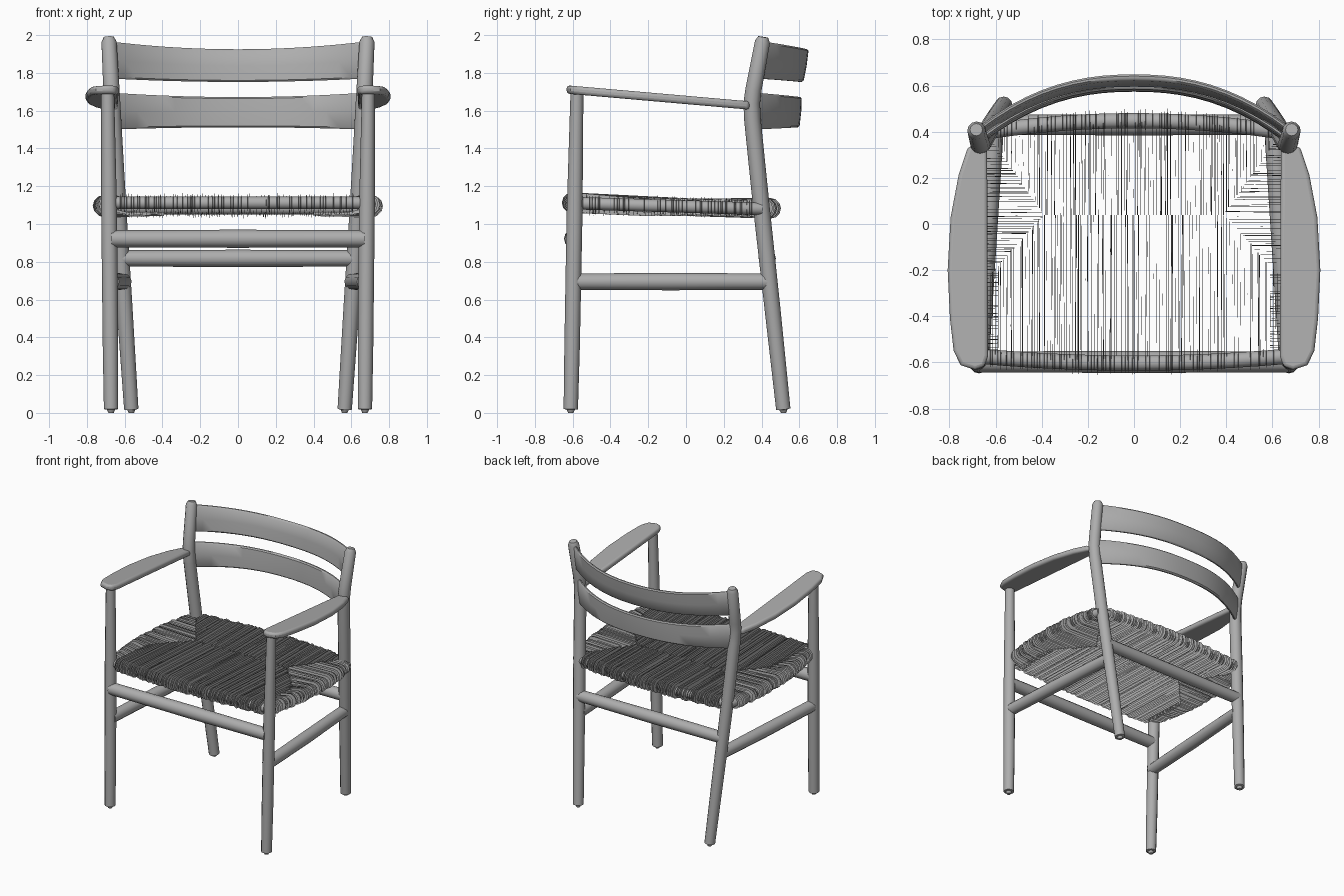
import bpy, bmesh, math, random
from mathutils import Vector

if "Cube" in bpy.data.objects:
    bpy.data.objects.remove(bpy.data.objects["Cube"])

random.seed(4)
grey = bpy.data.materials.new("plain_grey")
grey.diffuse_color = (0.42, 0.42, 0.42, 1)
grey.use_nodes = True
grey.node_tree.nodes["Principled BSDF"].inputs["Base Color"].default_value = grey.diffuse_color


def finish(name, bm, mirror=False, bevel=0, smooth=True):
    bmesh.ops.recalc_face_normals(bm, faces=bm.faces)
    mesh = bpy.data.meshes.new(name)
    bm.to_mesh(mesh)
    bm.free()
    ob = bpy.data.objects.new(name, mesh)
    bpy.context.collection.objects.link(ob)
    mesh.materials.append(grey)
    if smooth:
        bpy.ops.object.select_all(action='DESELECT')
        ob.select_set(True)
        bpy.context.view_layer.objects.active = ob
        bpy.ops.object.shade_smooth_by_angle(angle=math.radians(40))
    if bevel:
        mod = ob.modifiers.new("round_edges", 'BEVEL')
        mod.width, mod.segments, mod.limit_method = bevel, 3, 'ANGLE'
        mod.angle_limit = math.radians(50)
    if mirror:
        ob.modifiers.new("mirror", 'MIRROR')
    return ob


def skin(bm, rings):
    """Join closed rings of points into a capped solid."""
    rows = [[bm.verts.new(p) for p in ring] for ring in rings]
    n = len(rows[0])
    for a, b in zip(rows, rows[1:]):
        for i in range(n):
            bm.faces.new((a[i], a[(i + 1) % n], b[(i + 1) % n], b[i]))
    bm.faces.new(rows[0][::-1])
    bm.faces.new(rows[-1])


def tube(name, path, radii, mirror=False, sides=12):
    pts = [Vector(p) for p in path]
    whole = (pts[-1] - pts[0]).normalized()
    ref = Vector((1, 0, 0)) if abs(whole.z) > 0.7 else Vector((0, 0, 1))
    rings = []
    for i, p in enumerate(pts):
        t = (pts[min(i + 1, len(pts) - 1)] - pts[max(i - 1, 0)]).normalized()
        u = t.cross(ref).normalized()
        v = t.cross(u)
        r = radii[i] if isinstance(radii, (list, tuple)) else radii
        angles = [2 * math.pi * k / sides for k in range(sides)]
        rings.append([p + u * r * math.cos(a) + v * r * math.sin(a) for a in angles])
    bm = bmesh.new()
    skin(bm, rings)
    return finish(name, bm, mirror)


# Legs, each with a small foot glide at the bottom
tube("front_leg", [(.672, -.61, 0), (.672, -.61, .017), (.672, -.61, .02),
                   (.675, -.603, .35), (.682, -.59, 1.05), (.69, -.577, 1.71)],
     [.014, .022, .038, .041, .042, .034], True)
tube("back_leg", [(.564, .517, 0), (.565, .516, .017), (.565, .515, .02),
                  (.600, .458, .55), (.635, .40, 1.08), (.662, .352, 1.55),
                  (.667, .348, 1.64), (.670, .357, 1.71), (.683, .405, 1.965),
                  (.684, .409, 1.99)],
     [.014, .022, .038, .042, .044, .044, .044, .043, .040, .027], True)

# Rungs between the legs
tube("front_rung", [(-.67, -.598, .922), (0, -.598, .922), (.67, -.598, .922)], [.045, .048, .045])
tube("back_rung", [(-.615, .43, .818), (0, .43, .818), (.615, .43, .818)], [.043, .046, .043])
tube("side_rung", [(.672, -.60, .695), (.642, -.08, .695), (.606, .44, .695)], [.043, .046, .043], True)


# Bowed seat rails
def front_rail(x):
    return Vector((x, -.603 + .028 * (x / .65) ** 2, 1.112))


def back_rail(x):
    return Vector((x, .448 - .045 * (x / .62) ** 2, 1.083))


def side_rail(y):
    return Vector((.715 - .06 * ((y + .09) / .49) ** 2, y, 1.11 - .03 * (y + .58) / .98))


def span(a, b, n):
    return [a + (b - a) * i / n for i in range(n + 1)]


tube("front_seat_rail", [front_rail(x) for x in span(-.66, .66, 12)], .033)
tube("back_seat_rail", [back_rail(x) for x in span(-.62, .62, 12)], .033)
tube("side_seat_rail", [side_rail(y) for y in span(-.58, .40, 12)], .033, True)


# Woven seat: thin upright cords wrapped round the rails, meeting on diagonals
def cord(bm, origin, inward, length):
    side = Vector((-inward.y, inward.x, 0))
    lean = side * random.uniform(-.004, .004)
    skew = side * random.uniform(-.004, .004)
    rows = []
    for radius, shift in ((.047 + random.uniform(-.004, .008), lean), (.028, lean * 0)):
        pts = [origin + inward * length + shift + skew]
        pts[0].z = 1.088 + radius * .85
        for k in range(7):
            a = math.pi * (.5 - k / 6)
            pts.append(origin - inward * radius * math.cos(a) + shift
                       + Vector((0, 0, radius * math.sin(a))))
        pts.append(pts[0].copy())
        pts[-1].z = 1.088 - radius * .85
        rows.append([bm.verts.new(p) for p in pts])
    out, inn = rows
    for i in range(len(out) - 1):
        bm.faces.new((out[i], out[i + 1], inn[i + 1], inn[i]))


def jittered(a, b, step):
    while a < b:
        yield a
        a += step * random.uniform(.6, 1.4)


bm = bmesh.new()
for x in jittered(-.625, .625, .012):
    p = front_rail(x)
    cord(bm, p, Vector((0, 1, 0)), .04 - 1.1 * max(0, abs(x) - .39) - p.y)
for x in jittered(-.59, .59, .012):
    p = back_rail(x)
    cord(bm, p, Vector((0, -1, 0)), max(.03, p.y - .04 - 1.43 * max(0, abs(x) - .39)))
for s in (-1, 1):
    for y in jittered(-.545, .365, .012):
        p = side_rail(y)
        if y < -.21:
            inner = .59                       # cords that only wrap the rail
        elif y < .04:
            inner = .39 + (.04 - y) / 1.1
        else:
            inner = .39 + (y - .04) / 1.43
        length = p.x - inner
        p.x *= s
        cord(bm, p, Vector((-s, 0, 0)), length)
finish("woven_seat", bm, smooth=False)

# Armrests: a flat rounded outline that slopes down to the back
outline = [(.637, .34), (.72, .335), (.76, .215), (.795, .03), (.808, -.2), (.798, -.41),
           (.782, -.55), (.752, -.612), (.69, -.632), (.648, -.618), (.632, -.57), (.634, -.3)]
bm = bmesh.new()
skin(bm, [[(x, y, 1.712 - .084 * (y + .63) / .96 + h) for x, y in outline] for h in (-.022, .022)])
finish("armrest", bm, True, .016)


# Back slats: bowed, leaning boards with softened edges
def slat(name, y_mid, y_end, lean, top, bottom):
    rings = []
    for u in span(-1, 1, 20):
        bow = abs(u) ** 2.3
        y = y_mid + (y_end - y_mid) * bow
        zt = top[0] + (top[1] - top[0]) * u * u
        zb = bottom[0] + (bottom[1] - bottom[0]) * u * u
        zc, half = (zt + zb) / 2, (zt - zb) / 2
        ring = []
        for f, t in ((-1, .005), (-.9, .014), (0, .017), (.9, .014), (1, .005),
                     (1, -.005), (.9, -.014), (0, -.017), (-.9, -.014), (-1, -.005)):
            ring.append((u * .668, y + lean * f + t, zc + f * half))
        rings.append(ring)
    bm = bmesh.new()
    skin(bm, rings)
    finish(name, bm)


slat("upper_back_slat", .622, .400, .014, (1.925, 1.965), (1.752, 1.77))
slat("lower_back_slat", .593, .362, .006, (1.672, 1.695), (1.512, 1.50))
